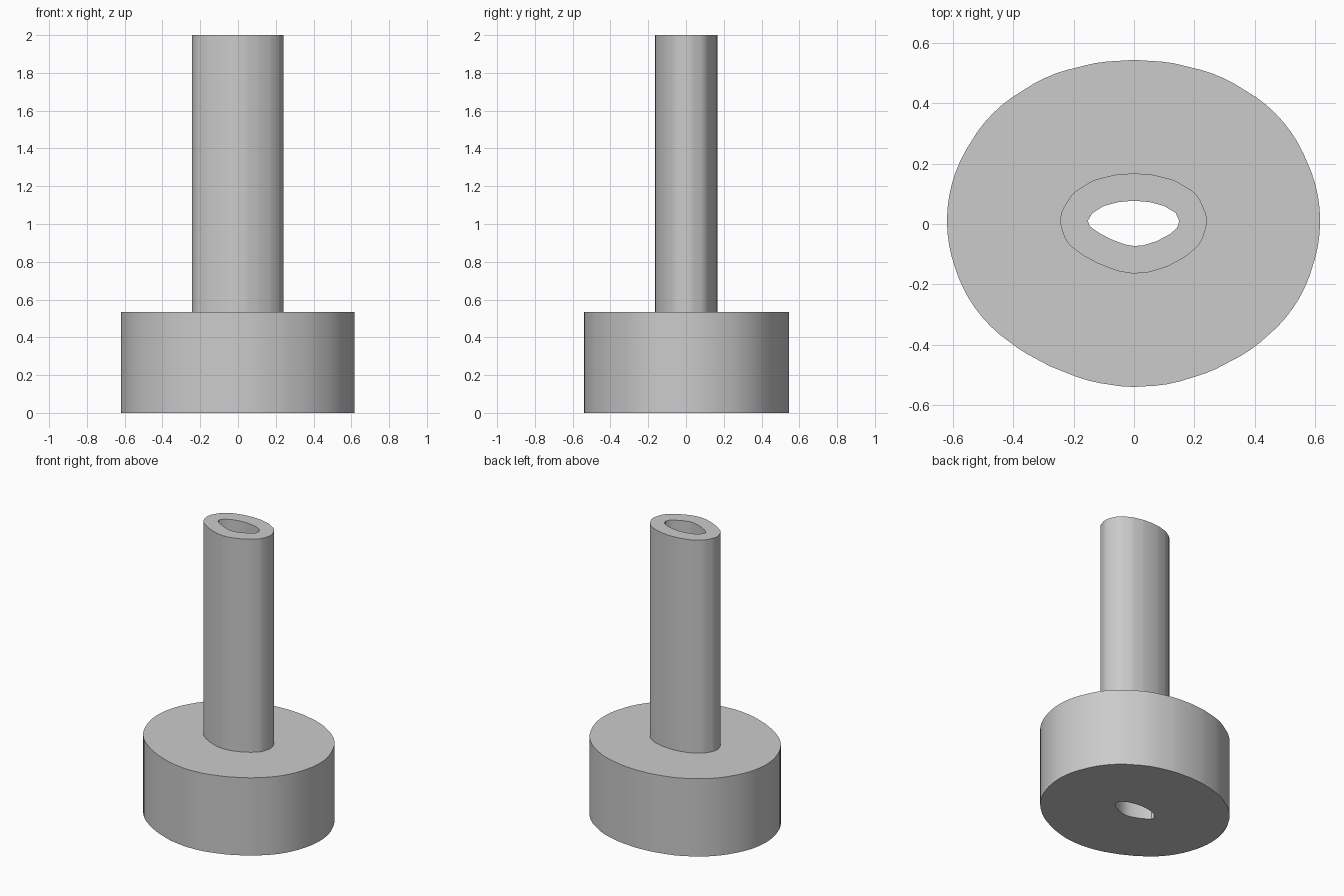
import bpy, bmesh, math
from mathutils import Vector

cube = bpy.data.objects.get("Cube")
if cube:
    bpy.data.objects.remove(cube)

# Convex outline of the bore; the stem and base are rounded offsets of it
BORE = [Vector(p) for p in (
    (0.15, 0.01), (0.138, 0.037), (0.1, 0.06), (0.05, 0.073), (0, 0.077),
    (-0.05, 0.073), (-0.1, 0.06), (-0.138, 0.036), (-0.153, 0.011),
    (-0.147, -0.007), (-0.12, -0.027), (-0.08, -0.049), (-0.03, -0.068),
    (0, -0.073), (0.03, -0.071), (0.075, -0.057), (0.12, -0.033), (0.143, -0.013))]
SIDES = 72


def offset_ring(bm, distance, z):
    """Ring of vertices at a fixed distance outside the bore outline."""
    ring = []
    for i in range(SIDES):
        a = math.tau * i / SIDES
        d = Vector((math.cos(a), math.sin(a)))
        p = max(BORE, key=d.dot) + d * distance
        ring.append(bm.verts.new((p.x, p.y, z)))
    return ring


# Closed loft: underside, base wall, shoulder, stem wall, rim, bore wall
BASE, STEM, SHOULDER, TOP = 0.467, 0.091, 0.535, 2.0
bm = bmesh.new()
rings = [offset_ring(bm, d, z) for d, z in (
    (0, 0), (BASE, 0), (BASE, SHOULDER), (STEM, SHOULDER), (STEM, TOP), (0, TOP))]
for a, b in zip(rings, rings[1:] + rings[:1]):
    for i in range(SIDES):
        j = (i + 1) % SIDES
        bm.faces.new((a[i], a[j], b[j], b[i]))
bmesh.ops.remove_doubles(bm, verts=bm.verts, dist=0.0001)
bmesh.ops.recalc_face_normals(bm, faces=bm.faces)

mesh = bpy.data.meshes.new("flanged_tube")
bm.to_mesh(mesh)
bm.free()
tube = bpy.data.objects.new("flanged_tube", mesh)
bpy.context.collection.objects.link(tube)

# Single plain grey
grey = bpy.data.materials.new("plain_grey")
grey.use_nodes = True
colour = (0.6, 0.6, 0.6, 1)
grey.diffuse_color = colour
grey.node_tree.nodes["Principled BSDF"].inputs["Base Color"].default_value = colour
mesh.materials.append(grey)

# Smooth walls with sharp rims
bpy.ops.object.select_all(action='DESELECT')
tube.select_set(True)
bpy.context.view_layer.objects.active = tube
bpy.ops.object.shade_smooth_by_angle(angle=math.radians(35))
